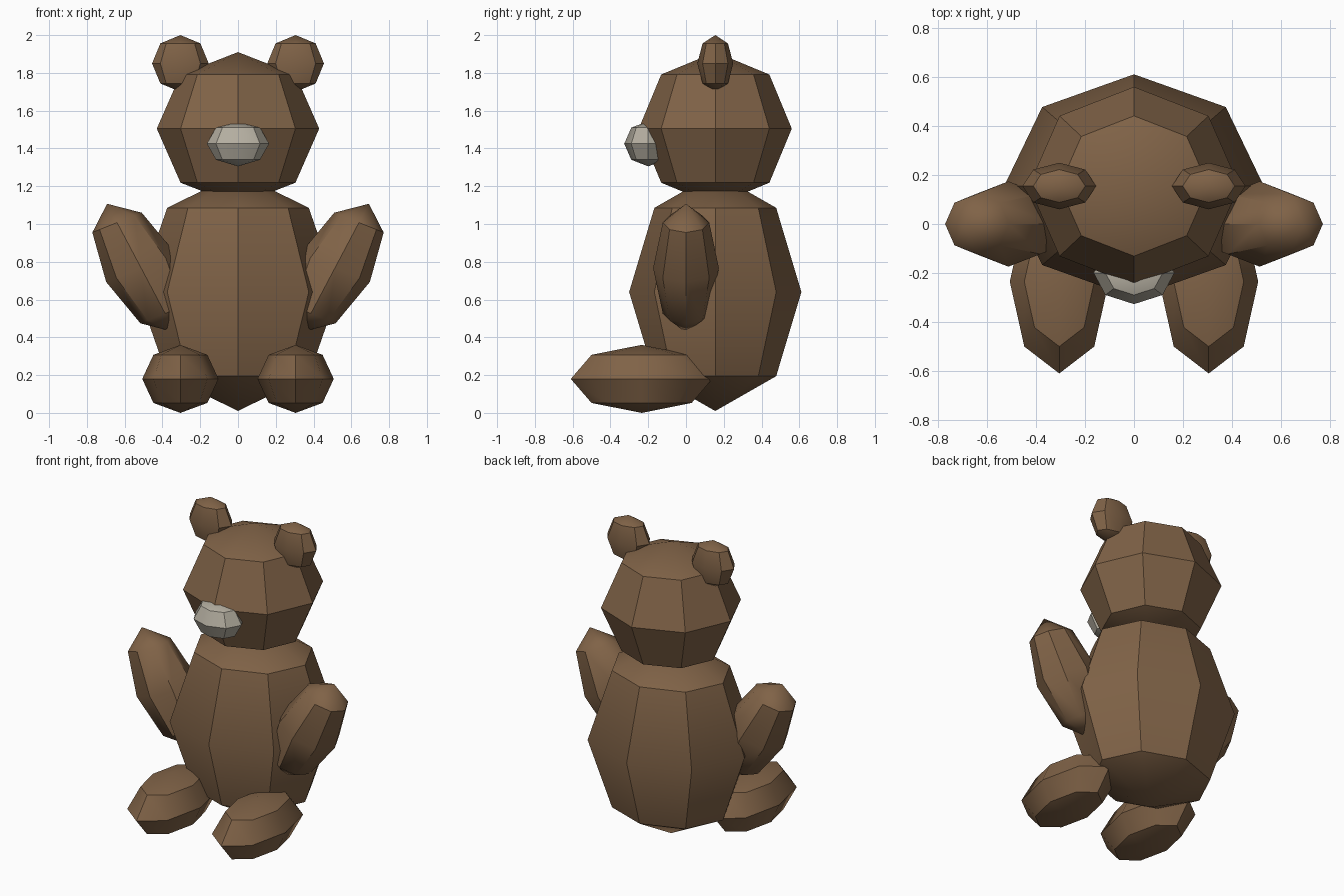
import bpy, bmesh, math
from mathutils import Matrix, Vector

if "Cube" in bpy.data.objects:
    bpy.data.objects.remove(bpy.data.objects["Cube"], do_unlink=True)


def make_material(name, rgb):
    mat = bpy.data.materials.new(name)
    mat.use_nodes = True
    colour = (*rgb, 1.0)
    mat.diffuse_color = colour
    mat.node_tree.nodes["Principled BSDF"].inputs["Base Color"].default_value = colour
    return mat


brown_fur = make_material("brown_fur", (0.216, 0.124, 0.063))
pale_grey = make_material("pale_grey", (0.456, 0.423, 0.352))


def ellipsoid(name, centre, axis_x, axis_y, axis_z, mat):
    """Eight-sided, four-band sphere stretched along three axis vectors."""
    frame = Matrix((axis_x, axis_y, axis_z)).transposed().to_4x4()
    bm = bmesh.new()
    bmesh.ops.create_uvsphere(bm, u_segments=8, v_segments=4, radius=1.0, matrix=frame)
    bmesh.ops.recalc_face_normals(bm, faces=bm.faces)
    mesh = bpy.data.meshes.new(name)
    bm.to_mesh(mesh)
    bm.free()
    mesh.materials.append(mat)
    obj = bpy.data.objects.new(name, mesh)
    obj.location = centre
    bpy.context.collection.objects.link(obj)
    # Soften only the shallow edges
    bpy.ops.object.select_all(action="DESELECT")
    obj.select_set(True)
    bpy.context.view_layer.objects.active = obj
    bpy.ops.object.shade_smooth_by_angle(angle=math.radians(36))
    return obj


def upright(name, centre, radii, mat=brown_fur):
    x, y, z = radii
    return ellipsoid(name, centre, Vector((x, 0, 0)), Vector((0, y, 0)), Vector((0, 0, z)), mat)


# Torso, head and snout
upright("body", (0, 0.155, 0.64), (0.53, 0.456, 0.63))
upright("head", (0, 0.155, 1.505), (0.43, 0.405, 0.405))
upright("snout", (0, -0.2, 1.425), (0.165, 0.127, 0.12), pale_grey)

# Paired ears, legs and raised arms
for side, s in (("left", 1), ("right", -1)):
    upright(side + "_ear", (s * 0.305, 0.155, 1.85), (0.15, 0.095, 0.15))
    upright(side + "_leg", (s * 0.305, -0.235, 0.18), (0.202, 0.375, 0.18))
    ellipsoid(side + "_arm", (s * 0.513, 0, 0.767),
              Vector((s * 0.185, 0, -0.074)), Vector((0, 0.174, 0)),
              Vector((s * 0.18, 0, 0.34)), brown_fur)
